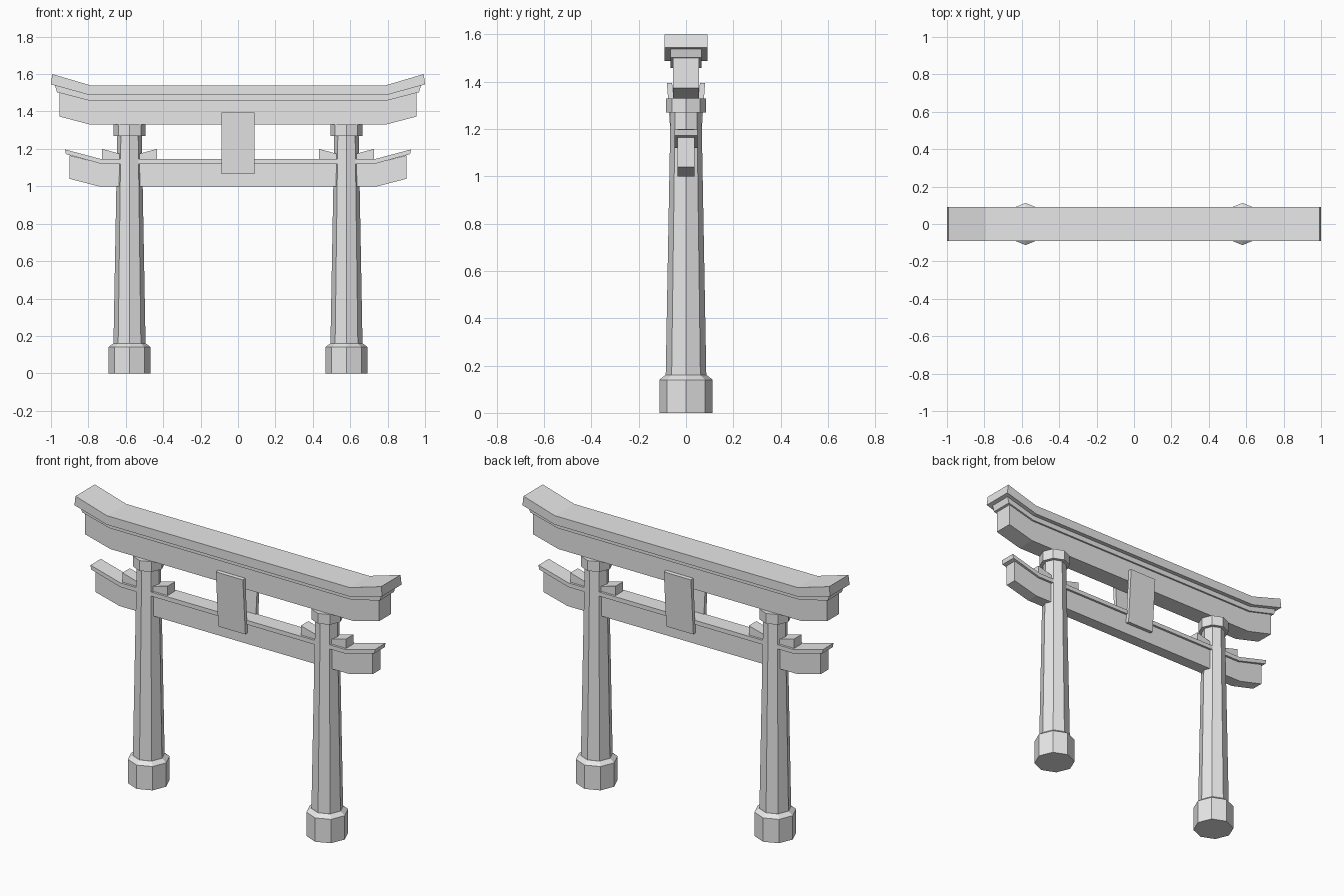
import bpy
import bmesh
import math
from mathutils import Matrix

if "Cube" in bpy.data.objects:
    bpy.data.objects.remove(bpy.data.objects["Cube"], do_unlink=True)

grey = bpy.data.materials.new("plain_grey")
grey.use_nodes = True
grey.diffuse_color = (0.8, 0.8, 0.8, 1)
grey.node_tree.nodes["Principled BSDF"].inputs["Base Color"].default_value = (0.8, 0.8, 0.8, 1)


def finish(name, bm):
    bmesh.ops.recalc_face_normals(bm, faces=bm.faces)
    mesh = bpy.data.meshes.new(name)
    bm.to_mesh(mesh)
    bm.free()
    mesh.materials.append(grey)
    obj = bpy.data.objects.new(name, mesh)
    bpy.context.collection.objects.link(obj)
    return obj


def extrude_profile(name, points, half_depth):
    """Extrude an (x, z) outline symmetrically along y."""
    bm = bmesh.new()
    face = bm.faces.new([bm.verts.new((x, -half_depth, z)) for x, z in points])
    moved = bmesh.ops.extrude_face_region(bm, geom=[face])["geom"]
    bmesh.ops.translate(bm, vec=(0, 2 * half_depth, 0),
                        verts=[g for g in moved if isinstance(g, bmesh.types.BMVert)])
    return finish(name, bm)


def upturned_beam(name, half, half_depth):
    """Mirror the right half (bottom knee, bottom tip, top tip, top knee)."""
    extrude_profile(name, half + [(-x, z) for x, z in reversed(half)], half_depth)


def octagon_stack(name, x, rings):
    """Eight-sided lathe through (radius, height) rings."""
    bm = bmesh.new()
    loops = [[bm.verts.new((x + r * math.cos(i * math.pi / 4),
                            r * math.sin(i * math.pi / 4), z)) for i in range(8)]
             for r, z in rings]
    for low, high in zip(loops, loops[1:]):
        for i in range(8):
            j = (i + 1) % 8
            bm.faces.new((low[i], low[j], high[j], high[i]))
    bm.faces.new(loops[0])
    bm.faces.new(loops[-1])
    finish(name, bm)


# Upper lintel: roof slab, moulding and main beam
upturned_beam("roof_slab", [(0.79, 1.487), (1.0, 1.545), (0.993, 1.6), (0.79, 1.54)], 0.09)
upturned_beam("roof_moulding", [(0.79, 1.457), (0.968, 1.503), (0.978, 1.54), (0.79, 1.489)], 0.065)
upturned_beam("upper_beam", [(0.79, 1.33), (0.955, 1.373), (0.955, 1.502), (0.79, 1.459)], 0.055)

# Lower tie beam with its capping rail
upturned_beam("lower_beam", [(0.745, 1.0), (0.9, 1.04), (0.9, 1.165), (0.735, 1.122)], 0.035)
upturned_beam("lower_rail", [(0.73, 1.12), (0.92, 1.172), (0.925, 1.197), (0.73, 1.145)], 0.048)

# Posts with footing, collar and a wedge on each side
for side, label in ((1, "left"), (-1, "right")):
    x = side * 0.58
    octagon_stack(label + "_footing", x, [(0.113, 0), (0.113, 0.14), (0.087, 0.16)])
    octagon_stack(label + "_post", x, [(0.086, 0.15), (0.065, 1.3)])
    octagon_stack(label + "_collar", x, [(0.085, 1.27), (0.085, 1.33)])
    for way, place in ((side, "outer"), (-side, "inner")):
        outline = [(0.03, 1.14), (0.147, 1.14), (0.147, 1.2), (0.03, 1.168)]
        extrude_profile(f"{label}_{place}_wedge", [(x + way * a, z) for a, z in outline], 0.035)

# Blank plaques leaning outward on both faces
for side, label in ((-1, "front"), (1, "back")):
    bm = bmesh.new()
    bmesh.ops.create_cube(bm, size=1)
    bmesh.ops.scale(bm, vec=(0.176, 0.022, 0.33), verts=bm.verts)
    plaque = finish(label + "_plaque", bm)
    plaque.data.transform(Matrix.Translation((0, side * 0.058, 1.23))
                          @ Matrix.Rotation(-side * 0.07, 4, "X"))
